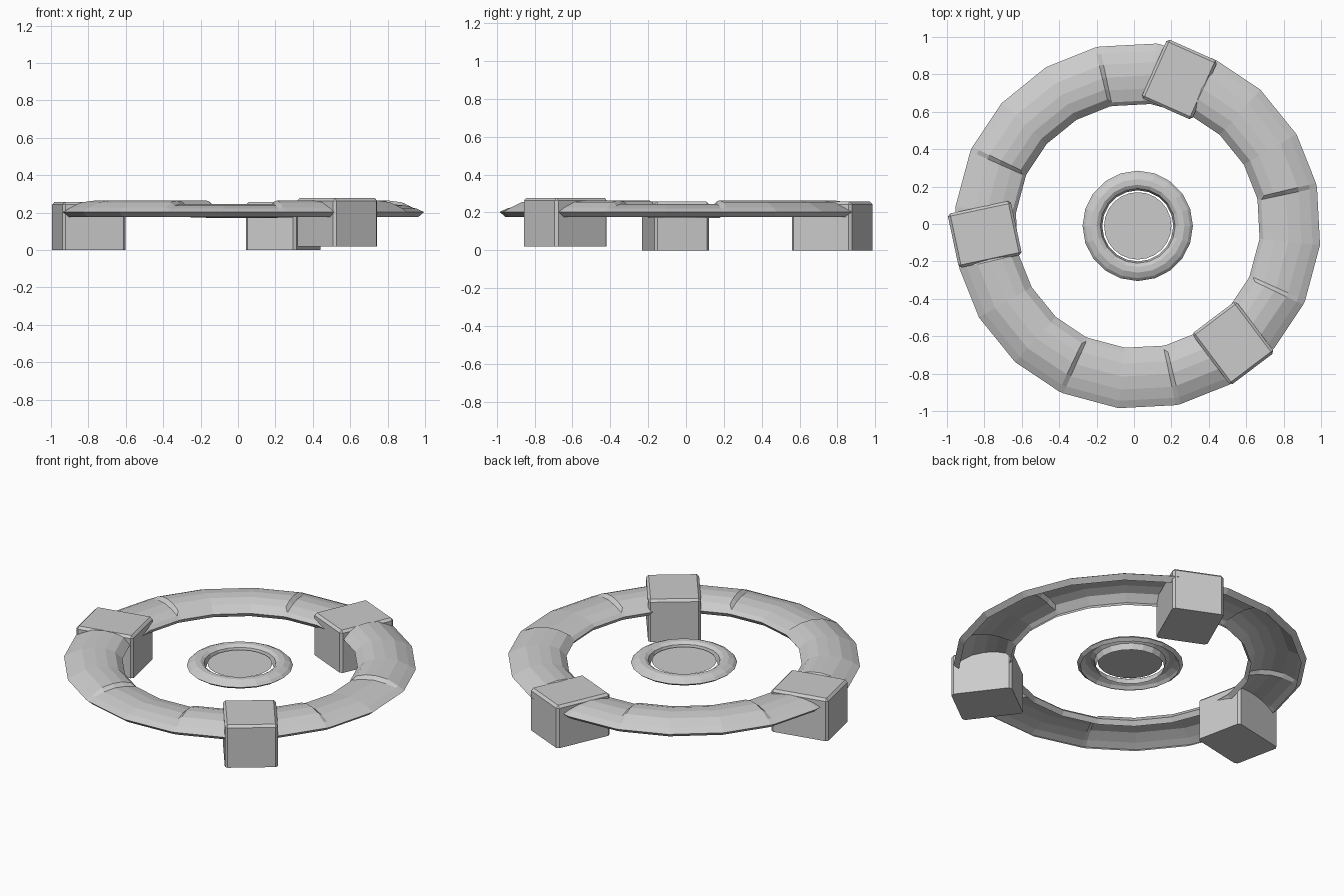
import bpy, bmesh
from math import radians, sin, cos, tau
from mathutils import Matrix

if "Cube" in bpy.data.objects:
    bpy.data.objects.remove(bpy.data.objects["Cube"])

CX, CY = 0.02, -0.01


def make_object(name, bm):
    mesh = bpy.data.meshes.new(name)
    bm.to_mesh(mesh)
    bm.free()
    ob = bpy.data.objects.new(name, mesh)
    bpy.context.collection.objects.link(ob)
    return ob


def sweep(name, stations):
    """Bridge (angle, profile) stations around the centre; the shell is open below."""
    bm = bmesh.new()
    rows = [[bm.verts.new((CX + r * cos(a), CY + r * sin(a), z)) for r, z in prof]
            for a, prof in stations]
    for i, row in enumerate(rows):
        nxt = rows[(i + 1) % len(rows)]
        for j in range(len(row) - 1):
            bm.faces.new((row[j], nxt[j], nxt[j + 1], row[j + 1]))
    return make_object(name, bm)


# Outer ring: four raised 54 degree sections separated by four lower ones
low = [(0.95, 0.177), (0.98, 0.203), (0.94, 0.221), (0.88, 0.237), (0.81, 0.245),
       (0.74, 0.238), (0.675, 0.222), (0.655, 0.203), (0.675, 0.177)]
high = [(0.95, 0.177), (0.98, 0.203), (0.942, 0.226), (0.88, 0.255), (0.81, 0.264),
        (0.75, 0.260), (0.695, 0.243), (0.655, 0.203), (0.675, 0.177)]
stations = []
for k in range(4):
    start = 12 + 90 * k
    for offset, prof in ((0, low), (1.5, high), (18, high), (36, high),
                         (52.5, high), (54, low), (72, low)):
        stations.append((radians(start + offset), prof))
sweep("outer_ring", stations)

# Small floating hub collar
hub = [(0.275, 0.175), (0.295, 0.19), (0.28, 0.205), (0.25, 0.219),
       (0.22, 0.219), (0.20, 0.206), (0.19, 0.17)]
sweep("hub_collar", [(tau * i / 20, hub) for i in range(20)])

# Flat disc inside the collar
bm = bmesh.new()
bmesh.ops.create_circle(bm, cap_ends=True, segments=24, radius=0.18,
                        matrix=Matrix.Translation((CX, CY, 0.2)))
make_object("hub_disc", bm)


# Three support blocks with chamfered top and upright edges
def block(name, x, y, z0, height, angle):
    bm = bmesh.new()
    bmesh.ops.create_cube(bm, size=1, matrix=Matrix.Diagonal((0.345, 0.295, height, 1)))
    edges = [e for e in bm.edges if max(v.co.z for v in e.verts) > 0]
    bmesh.ops.bevel(bm, geom=edges, offset=0.014, segments=1, affect='EDGES')
    ob = make_object(name, bm)
    ob.location = (x, y, z0 + height / 2)
    ob.rotation_euler.z = radians(angle)


block("support_block_back", 0.243, 0.773, 0.0, 0.257, 66)
block("support_block_left", -0.798, -0.055, 0.0, 0.257, 192)
block("support_block_front", 0.53, -0.637, 0.02, 0.257, 307)
